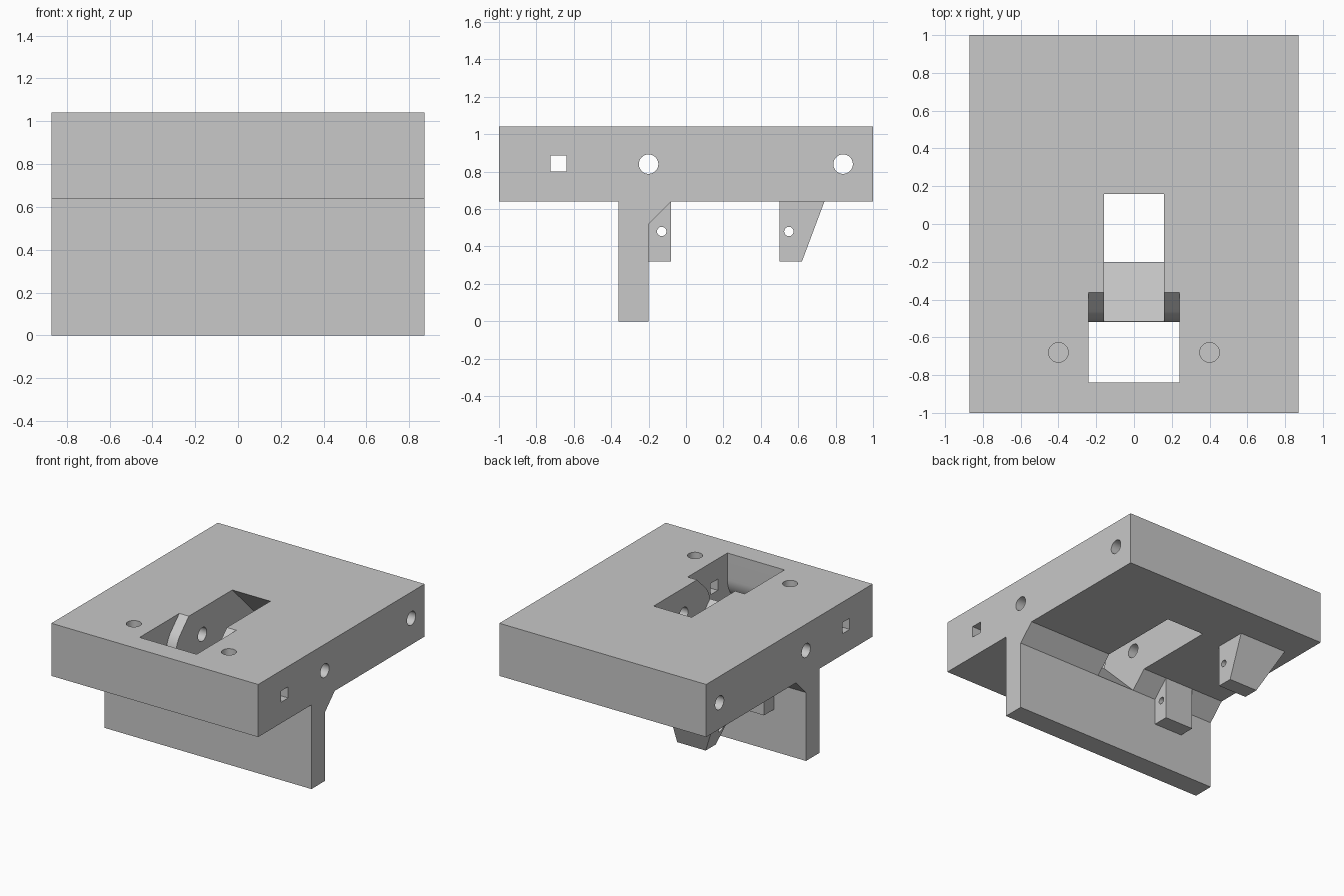
import bpy, bmesh
from math import sin, cos, radians
from mathutils import Matrix

if "Cube" in bpy.data.objects:
    bpy.data.objects.remove(bpy.data.objects["Cube"])

grey = bpy.data.materials.new("plain_grey")
grey.use_nodes = True
tone = (0.58, 0.58, 0.58, 1)
grey.diffuse_color = tone
grey.node_tree.nodes["Principled BSDF"].inputs["Base Color"].default_value = tone


def finish_mesh(name, bm):
    bmesh.ops.recalc_face_normals(bm, faces=bm.faces)
    mesh = bpy.data.meshes.new(name)
    bm.to_mesh(mesh)
    bm.free()
    mesh.materials.append(grey)
    ob = bpy.data.objects.new(name, mesh)
    bpy.context.collection.objects.link(ob)
    return ob


def prism(name, profile, x0, x1):
    """Side profile of (y, z) points extruded along x."""
    bm = bmesh.new()
    face = bm.faces.new([bm.verts.new((x0, y, z)) for y, z in profile])
    new = bmesh.ops.extrude_face_region(bm, geom=[face])["geom"]
    bmesh.ops.translate(bm, vec=(x1 - x0, 0, 0),
                        verts=[v for v in new if isinstance(v, bmesh.types.BMVert)])
    return finish_mesh(name, bm)


def rod(name, centre, radius, length, axis):
    bm = bmesh.new()
    turn = Matrix.Rotation(radians(90), 4, "Y") if axis == "x" else Matrix()
    bmesh.ops.create_cone(bm, cap_ends=True, segments=48, radius1=radius, radius2=radius,
                          depth=length, matrix=Matrix.Translation(centre) @ turn)
    return finish_mesh(name, bm)


def cut(target, cutter):
    """Subtract the cutter, then discard it."""
    cutter.hide_render = True
    mod = target.modifiers.new("cut", "BOOLEAN")
    mod.operation, mod.solver, mod.object = "DIFFERENCE", "EXACT", cutter
    bpy.ops.object.select_all(action="DESELECT")
    bpy.context.view_layer.objects.active = target
    target.select_set(True)
    bpy.ops.object.modifier_apply(modifier=mod.name)
    bpy.data.objects.remove(cutter)


def smooth(ob):
    bpy.ops.object.select_all(action="DESELECT")
    bpy.context.view_layer.objects.active = ob
    ob.select_set(True)
    bpy.ops.object.shade_smooth_by_angle(angle=radians(30))


def arc(y, z, r, start, end, n=12):
    steps = [radians(start + (end - start) * i / n) for i in range(n + 1)]
    return [(y + r * cos(a), z + r * sin(a)) for a in steps]


# Plate with the downward wall and its corner brace
W = 0.87
body = prism("plate_and_wall", [
    (-1, 1.04), (-1, 0.64), (-0.36, 0.64), (-0.36, 0), (-0.2, 0),
    (-0.2, 0.52), (-0.08, 0.64), (1, 0.64), (1, 1.04)], -W, W)

# Wide opening with rounded, bent front and rear walls
wide = [(-0.84, 1.1)] + arc(-1.04, 0.84, 0.2, 0, -45) + [(-0.997, 0.6), (-0.52, 0.6)]
wide += arc(-0.32, 0.8, 0.2, 180, 135) + [(-0.302, 1.1)]
cut(body, prism("wide_cutter", wide, -0.24, 0.24))

# Narrow slanted channel
cut(body, prism("channel_cutter", [
    (-0.52, 1.2), (-0.52, 0.84), (-0.12, 0.44), (0.6, 0.44), (0.6, 0.6), (0, 1.2)], -0.16, 0.16))

# Cross holes: two round, one square
for y in (-0.2, 0.84):
    cut(body, rod("cross_hole", (0, y, 0.84), 0.052, 2, "x"))
cut(body, prism("square_hole", [
    (-0.725, 0.8), (-0.64, 0.8), (-0.64, 0.885), (-0.725, 0.885)], -1, 1))

# Blind holes in the top
for x in (-0.4, 0.4):
    cut(body, rod("top_hole", (x, -0.68, 0.95), 0.052, 0.3, "z"))
smooth(body)

# Front lug below the plate
front_lug = prism("front_lug", [(-0.2, 0.32), (-0.08, 0.32), (-0.08, 0.64), (-0.2, 0.64)],
                  -0.6, -0.36)
cut(front_lug, rod("pin_hole", (-0.48, -0.13, 0.48), 0.025, 0.8, "x"))
smooth(front_lug)

# Rear lug, tapered on its back and outer sides
rear_lug = prism("rear_lug", [(0.5, 0.32), (0.62, 0.32), (0.74, 0.64), (0.5, 0.64)],
                 -0.6, -0.36)
for v in rear_lug.data.vertices:
    if v.co.z > 0.6 and v.co.x < -0.5:
        v.co.x = -0.76
cut(rear_lug, rod("pin_hole", (-0.48, 0.55, 0.48), 0.025, 0.8, "x"))
smooth(rear_lug)
